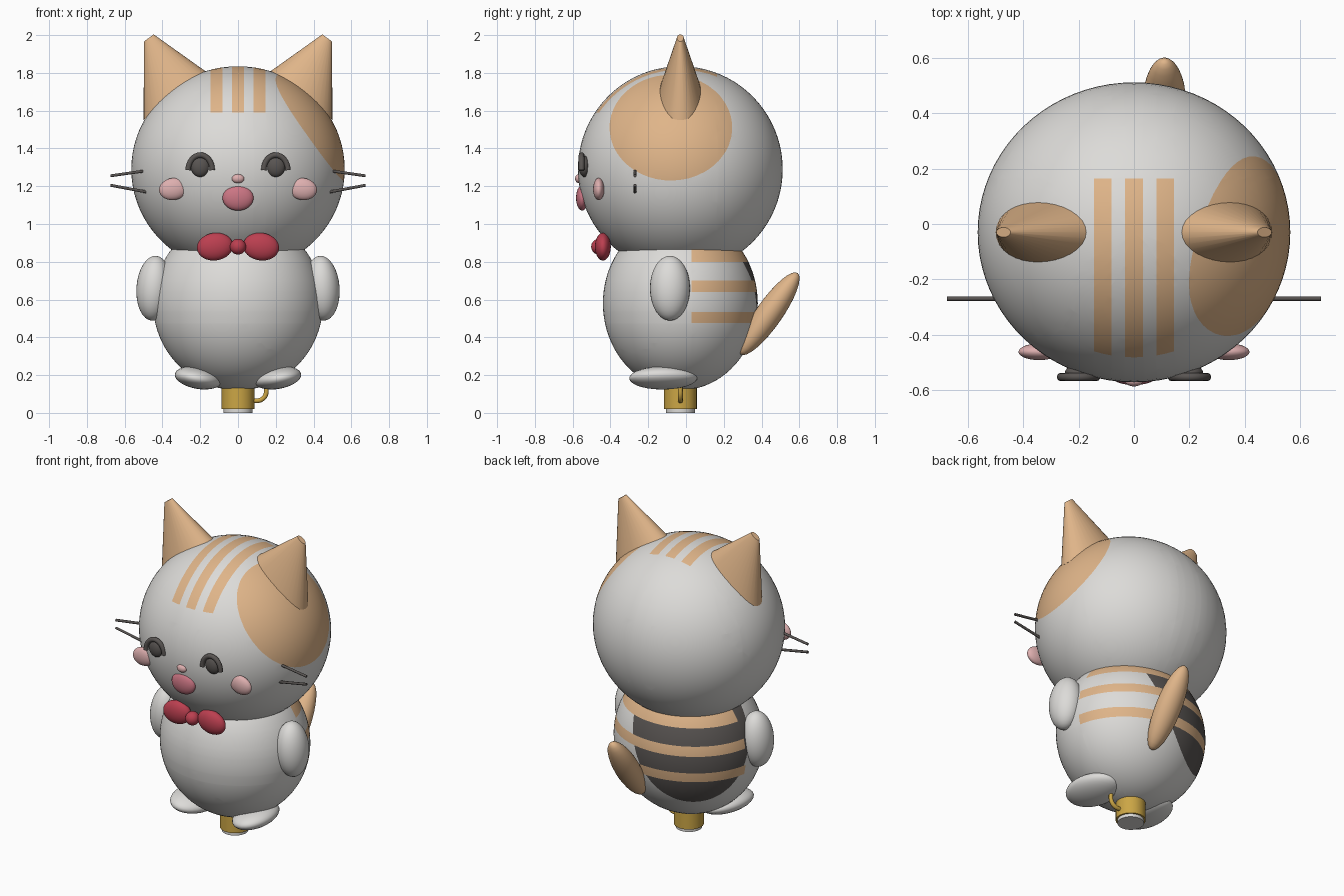
import bpy, bmesh
from math import sin, cos, pi, radians
from mathutils import Matrix, Vector, Euler

if "Cube" in bpy.data.objects:
    bpy.data.objects.remove(bpy.data.objects["Cube"], do_unlink=True)


def material(name, r, g, b):
    m = bpy.data.materials.new(name)
    m.use_nodes = True
    m.diffuse_color = (r, g, b, 1)
    node = next(n for n in m.node_tree.nodes if n.type == 'BSDF_PRINCIPLED')
    node.inputs["Base Color"].default_value = (r, g, b, 1)
    return m


white = material("soft white", .72, .71, .69)
orange = material("ginger", .74, .46, .25)
dark = material("charcoal", .1, .09, .085)
blush = material("blush pink", .73, .43, .43)
rose = material("rose pink", .6, .18, .23)
red = material("bow red", .5, .05, .08)
gold = material("gold", .6, .38, .06)


def smooth(obj):
    bpy.ops.object.select_all(action='DESELECT')
    obj.select_set(True)
    bpy.context.view_layer.objects.active = obj
    bpy.ops.object.shade_smooth_by_angle(angle=radians(40))


def finish(bm, name, *mats):
    bmesh.ops.recalc_face_normals(bm, faces=bm.faces)
    mesh = bpy.data.meshes.new(name)
    bm.to_mesh(mesh)
    bm.free()
    for m in mats:
        mesh.materials.append(m)
    obj = bpy.data.objects.new(name, mesh)
    bpy.context.collection.objects.link(obj)
    smooth(obj)
    return obj


def ball_mesh(loc, radii, rot=(0, 0, 0), seg=32):
    bm = bmesh.new()
    turn = Euler([radians(a) for a in rot]).to_matrix().to_4x4()
    mat = Matrix.Translation(loc) @ turn @ Matrix.Diagonal((*radii, 1))
    bmesh.ops.create_uvsphere(bm, u_segments=seg, v_segments=seg // 2, radius=1, matrix=mat)
    return bm


def ball(name, mat, loc, radii, rot=(0, 0, 0)):
    return finish(ball_mesh(loc, radii, rot), name, mat)


def cone(name, mat, matrix, r1=1, r2=1):
    bm = bmesh.new()
    bmesh.ops.create_cone(bm, cap_ends=True, segments=32, radius1=r1, radius2=r2,
                          depth=1, matrix=matrix)
    return finish(bm, name, mat)


def tube(name, mat, points, radius):
    curve = bpy.data.curves.new(name, 'CURVE')
    curve.dimensions = '3D'
    curve.bevel_depth = radius
    curve.bevel_resolution = 3
    curve.use_fill_caps = True
    line = curve.splines.new('POLY')
    line.points.add(len(points) - 1)
    for p, co in zip(line.points, points):
        p.co = (*co, 1)
    curve.materials.append(mat)
    obj = bpy.data.objects.new(name, curve)
    bpy.context.collection.objects.link(obj)
    bpy.ops.object.select_all(action='DESELECT')
    obj.select_set(True)
    bpy.context.view_layer.objects.active = obj
    bpy.ops.object.convert(target='MESH')
    smooth(bpy.context.view_layer.objects.active)


def cut(bm, f):
    """Cut the surface along the line where f is zero."""
    new = []
    for e in list(bm.edges):
        a, b = e.verts
        if f(a.co) * f(b.co) >= 0:
            continue
        lo, hi = 0.0, 1.0
        for _ in range(20):
            mid = (lo + hi) / 2
            if f(a.co.lerp(b.co, mid)) * f(a.co) > 0:
                lo = mid
            else:
                hi = mid
        if .001 < lo < .999:
            new.append(bmesh.utils.edge_split(e, a, lo)[1])
        else:
            new.append(a if lo < .5 else b)
    bmesh.ops.connect_verts(bm, verts=list(set(new)))


def paint(bm, rule):
    for f in bm.faces:
        f.material_index = rule(f.calc_center_median())


# Head with three crown stripes and a round side patch
def head_patch(p):
    return ((p.y + .08) / .325) ** 2 + ((p.z - 1.51) / .28) ** 2 - 1


def head_rule(p):
    stripe = abs(p.x) < .032 or .082 < abs(p.x) < .145
    if stripe and p.z > 1.59 and p.y < .165:
        return 1
    return int(p.x > 0 and head_patch(p) < 0)


bm = ball_mesh((0, -.03, 1.29), (.565, .542, .545), seg=80)
cut(bm, head_patch)
for x in (-.145, -.082, -.032, .032, .082, .145):
    cut(bm, lambda p: p.x - x)
cut(bm, lambda p: p.z - 1.59)
cut(bm, lambda p: p.y - .165)
paint(bm, head_rule)
finish(bm, "head", white, orange)


# Body with back bands over a dark back patch
BANDS = ((.475, .535), (.64, .70), (.80, .865))


def back_patch(p):
    side = .743 * p.x + .669 * p.y
    return (side / .33) ** 2 + ((p.z - .70) / .38) ** 2 - 1


def body_rule(p):
    if p.y > .03 and any(lo < p.z < hi for lo, hi in BANDS):
        return 1
    return 2 if .743 * p.y > .669 * p.x and back_patch(p) < 0 and p.y > -.1 else 0


bm = ball_mesh((0, -.03, .58), (.45, .41, .46), seg=80)
cut(bm, back_patch)
for z in [z for band in BANDS for z in band]:
    cut(bm, lambda p: p.z - z)
cut(bm, lambda p: p.y - .03)
paint(bm, body_rule)
finish(bm, "body", white, orange, dark)

# Paired parts
for s, side in ((1, "left"), (-1, "right")):
    # Ear: flattened cone leaning outwards
    ear = Matrix(((s * .17, 0, s * .142, s * .401),
                  (0, .118, 0, -.03),
                  (-.125, 0, .31, 1.83),
                  (0, 0, 0, 1)))
    cone(side + "_ear", orange, ear, 1, .15)
    ball(side + "_arm", white, (s * .445, -.085, .66), (.093, .106, .172), (0, s * -4, 0))
    ball(side + "_foot", white, (s * .21, -.12, .185), (.125, .182, .058), (0, s * -10, s * 8))
    # Eye with arched lid
    ball(side + "_eye", dark, (s * .2, -.538, 1.305), (.05, .03, .056))
    arc = [(s * .2 + .064 * cos(a), -.553, 1.285 + .08 * sin(a))
           for a in [pi * i / 16 for i in range(17)]]
    tube(side + "_eyelid", dark, arc, .015)
    ball(side + "_cheek", blush, (s * .343, -.462, 1.185), (.075, .03, .058), (0, s * 8, 0))
    # Whiskers
    tube(side + "_upper_whisker", dark, [(s * .48, -.27, 1.283), (s * .675, -.27, 1.255)], .008)
    tube(side + "_lower_whisker", dark, [(s * .47, -.27, 1.167), (s * .675, -.27, 1.205)], .008)
    ball(side + "_bow_loop", red, (s * .122, -.44, .88), (.096, .042, .073), (0, s * 8, 0))

# Face, bow knot and tail
ball("nose", blush, (0, -.567, 1.24), (.033, .02, .024))
ball("mouth", rose, (0, -.55, 1.138), (.082, .032, .067))
ball("bow_knot", red, (0, -.46, .88), (.042, .042, .042))
ball("tail", orange, (.11, .44, .525), (.078, .07, .263), (-35, 0, 0))


# Small mug-like stand with a curved handle
def disc(radius, lo, hi):
    return Matrix.Translation((0, -.03, (lo + hi) / 2)) @ Matrix.Diagonal((radius, radius, hi - lo, 1))


cone("stand", gold, disc(.087, .02, .16))
cone("stand_base", white, disc(.077, 0, .04))
handle = [(.07, -.03, .064)] + [(.1 + .05 * sin(a), -.03, .114 - .05 * cos(a))
                                for a in [pi / 2 * i / 8 for i in range(9)]] + [(.15, -.03, .16)]
tube("stand_handle", gold, handle, .013)
